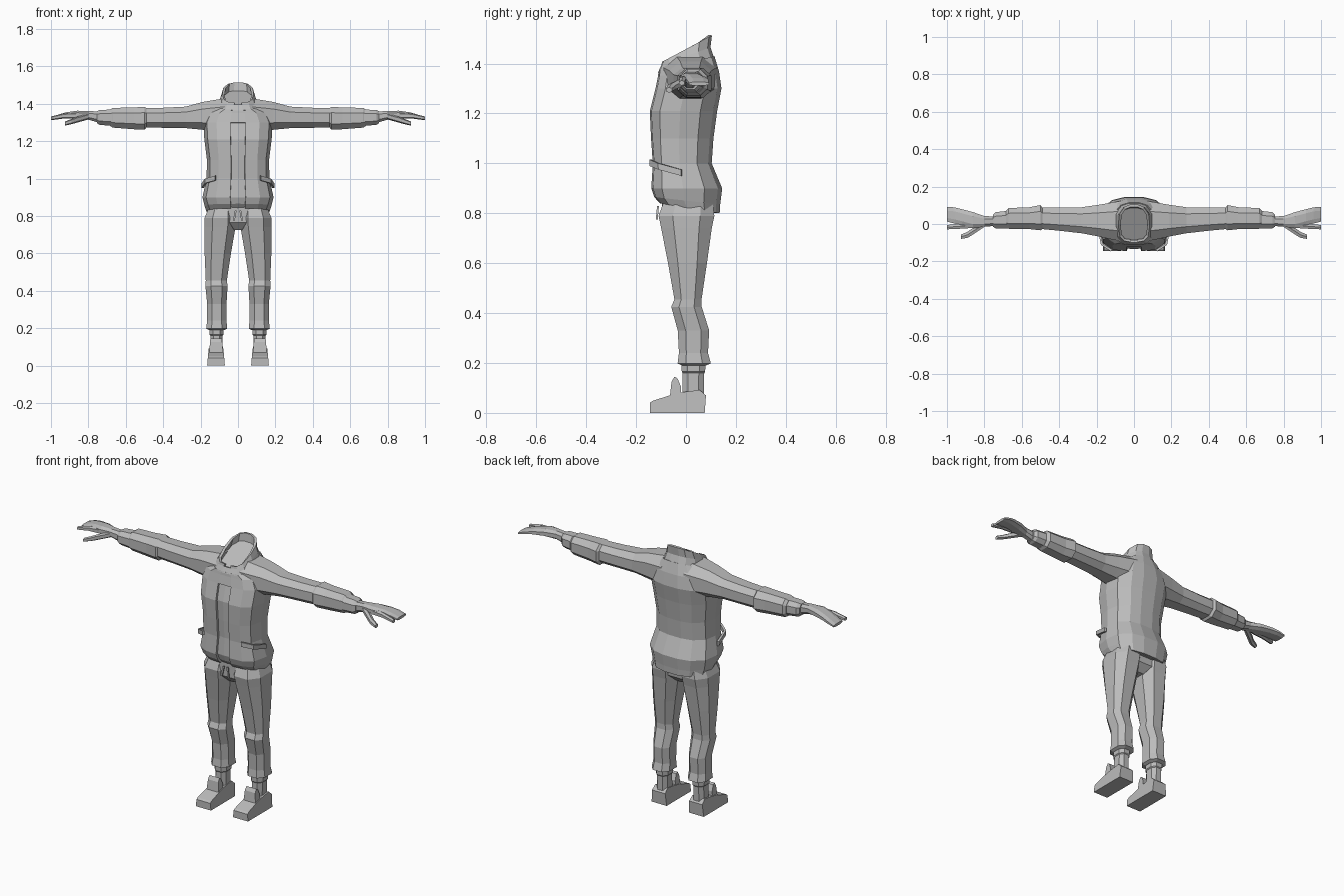
import bpy
from math import cos, sin, pi, copysign

if "Cube" in bpy.data.objects:
    bpy.data.objects.remove(bpy.data.objects["Cube"])

grey = bpy.data.materials.new("plain grey")
grey.use_nodes = True
grey.diffuse_color = (0.5, 0.5, 0.5, 1)
grey.node_tree.nodes["Principled BSDF"].inputs["Base Color"].default_value = grey.diffuse_color


def make(name, verts, faces, mirror=False, thickness=0, offset=-1):
    mesh = bpy.data.meshes.new(name)
    mesh.from_pydata(verts, [], faces)
    mesh.materials.append(grey)
    mesh.validate()
    obj = bpy.data.objects.new(name, mesh)
    bpy.context.collection.objects.link(obj)
    if thickness:
        mod = obj.modifiers.new("Thickness", "SOLIDIFY")
        mod.thickness, mod.offset = thickness, offset
    if mirror:
        obj.modifiers.new("Mirror", "MIRROR").use_clip = False
    return obj


def rounded(sides, power=0.8):
    """Unit cross-section, squarer for lower powers."""
    pts = []
    for i in range(sides):
        a = 2 * pi * (i + 0.5) / sides
        pts.append(tuple(copysign(abs(f) ** power, f) for f in (cos(a), sin(a))))
    return pts


def loft(name, rings, section, axis="z", caps=True, skip=None, **kw):
    """Skin rings of (position, centre u, centre v, radius u, radius v, tilt)."""
    verts, faces, n = [], [], len(section)
    for pos, cu, cv, ru, rv, *tilt in rings:
        slope = tilt[0] if tilt else 0
        for u, v in section:
            p = (cu + ru * u, cv + rv * v, pos + slope * v)
            verts.append(p if axis == "z" else (p[2], p[0], p[1]))
    for r in range(len(rings) - 1):
        for i in range(n):
            if skip and skip(r, i):
                continue
            j = (i + 1) % n
            faces.append((r * n + i, r * n + j, (r + 1) * n + j, (r + 1) * n + i))
    if caps:
        faces.append(tuple(reversed(range(n))))
        faces.append(tuple(range(len(verts) - n, len(verts))))
    return make(name, verts, faces, **kw)


def extrude_x(name, profile, x0, x1, inset=0):
    """Side profile in (y, z) pulled across x, mirrored to both sides."""
    n = len(profile)
    top = max(z for y, z in profile)
    verts = [(x + s * inset * z / top, y, z) for x, s in ((x0, 1), (x1, -1)) for y, z in profile]
    faces = [tuple(reversed(range(n))), tuple(range(n, 2 * n))]
    faces += [(i, (i + 1) % n, n + (i + 1) % n, n + i) for i in range(n)]
    return make(name, verts, faces, mirror=True)


# Jacket body, open along the front
half = [(.22, -1), (.62, -.95), (.9, -.7), (1, -.1), (.93, .5), (.62, .88), (.25, 1)]
body = half + [(-u, v) for u, v in reversed(half)]
jacket = [
    (.82, 0, .015, .168, .12, -.02),
    (.85, 0, .005, .178, .132, -.015),
    (.90, 0, .003, .19, .142),
    (1.0, 0, -.015, .168, .118),
    (1.1, 0, -.015, .166, .125),
    (1.21, 0, -.01, .18, .135),
    (1.30, 0, .01, .185, .132),
    (1.36, 0, .01, .16, .122, .01),
    (1.40, 0, .002, .115, .112, .03),
]
last = len(body) - 1
loft("jacket_body", jacket, body, caps=False,
     skip=lambda r, i: i == last and r < 6, thickness=.012)

# Shirt showing in the opening, closed off at the neck
shirt = [(z, x, y, rx - .014, ry - .014, *t) for z, x, y, rx, ry, *t in jacket]
shirt.append((1.425, 0, .002, .075, .085, .045))
loft("shirt", shirt, [(0, -1.03)] + body)

# Standing collar, higher at the back, with a gap at the front
loft("collar", [
    (1.395, 0, .0, .108, .112, .03),
    (1.43, 0, .0, .096, .098, .035),
    (1.46, 0, .004, .084, .1, .053),
], body, caps=False, skip=lambda r, i: i == last and r > 0, thickness=.014)

# Slanted pocket flaps wrapping the jacket sides
edge = [(.12, -.142, .99), (.172, -.108, .975), (.189, -.018, .95)]
make("pocket_flap", edge + [(x, y, z + .025) for x, y, z in edge],
     [(0, 1, 4, 3), (1, 2, 5, 4)], mirror=True, thickness=.012, offset=0)

# Sleeves with a rolled fold at the elbow and a narrower cuff
eight = rounded(8)
loft("sleeve", [
    (.07, .015, 1.34, .115, .095),
    (.19, .018, 1.335, .09, .079),
    (.28, .02, 1.327, .074, .061),
    (.40, .026, 1.325, .066, .057),
    (.49, .03, 1.325, .061, .056),
    (.50, .034, 1.322, .072, .065),
    (.56, .031, 1.322, .062, .062),
    (.67, .03, 1.325, .059, .056),
    (.685, .028, 1.325, .046, .046),
], eight, "x", mirror=True)
loft("sleeve_cuff", [
    (.67, .024, 1.325, .05, .047),
    (.74, .02, 1.327, .046, .042),
    (.755, .018, 1.328, .034, .034),
], eight, "x", mirror=True)

# Hands: joined fingers, separate index finger and thumb
loft("hand", [
    (.74, .015, 1.328, .027, .032),
    (.80, .014, 1.338, .03, .025),
    (.86, .02, 1.342, .046, .022),
    (.92, .036, 1.338, .046, .017),
    (.96, .046, 1.33, .046, .013),
    (1.0, .052, 1.319, .042, .008),
], eight, "x", mirror=True)
six = rounded(6)
loft("index_finger", [
    (.86, -.005, 1.337, .018, .017),
    (.93, -.012, 1.335, .015, .014),
    (1.0, -.017, 1.322, .013, .01),
], six, "x", mirror=True)
loft("thumb", [
    (.80, .0, 1.332, .018, .016),
    (.86, -.038, 1.315, .02, .016),
    (.89, -.058, 1.305, .018, .014),
    (.925, -.068, 1.294, .013, .011),
], six, "x", mirror=True)

# Trousers: hips, then legs with a knee fold and gathered hem
loft("trouser_hips", [
    (.725, 0, .0, .045, .06),
    (.765, 0, .002, .13, .1),
    (.86, 0, .005, .155, .105),
], rounded(12))
loft("trouser_leg", [
    (.19, .114, .032, .044, .05),
    (.198, .114, .033, .06, .071),
    (.24, .113, .03, .055, .062),
    (.33, .113, .03, .055, .067),
    (.425, .115, .002, .063, .065),
    (.455, .116, .008, .06, .058),
    (.60, .108, .006, .075, .083),
    (.74, .096, .002, .088, .108),
    (.79, .094, .002, .09, .119),
    (.84, .088, .008, .075, .106),
], eight, mirror=True)

# Drawstring ends at the waist
loft("drawstring", [
    (.775, .022, -.117, .006, .005),
    (.83, .012, -.112, .006, .005),
], rounded(4), mirror=True)

# Ankles with a sock rim
loft("ankle", [
    (.07, .115, .028, .036, .046),
    (.16, .115, .03, .035, .046),
    (.165, .115, .03, .04, .05),
    (.20, .115, .03, .041, .051),
], eight, mirror=True)

# Wedge shoes with a raised tongue
extrude_x("shoe", [(-.145, 0), (.075, 0), (.08, .07), (.055, .092), (.0, .085),
                   (-.04, .078), (-.135, .048), (-.145, .04)], .07, .165, .008)
extrude_x("shoe_tongue", [(-.065, .06), (-.02, .07), (-.02, .105), (-.034, .138),
                          (-.046, .145), (-.058, .125)], .074, .16, .012)
